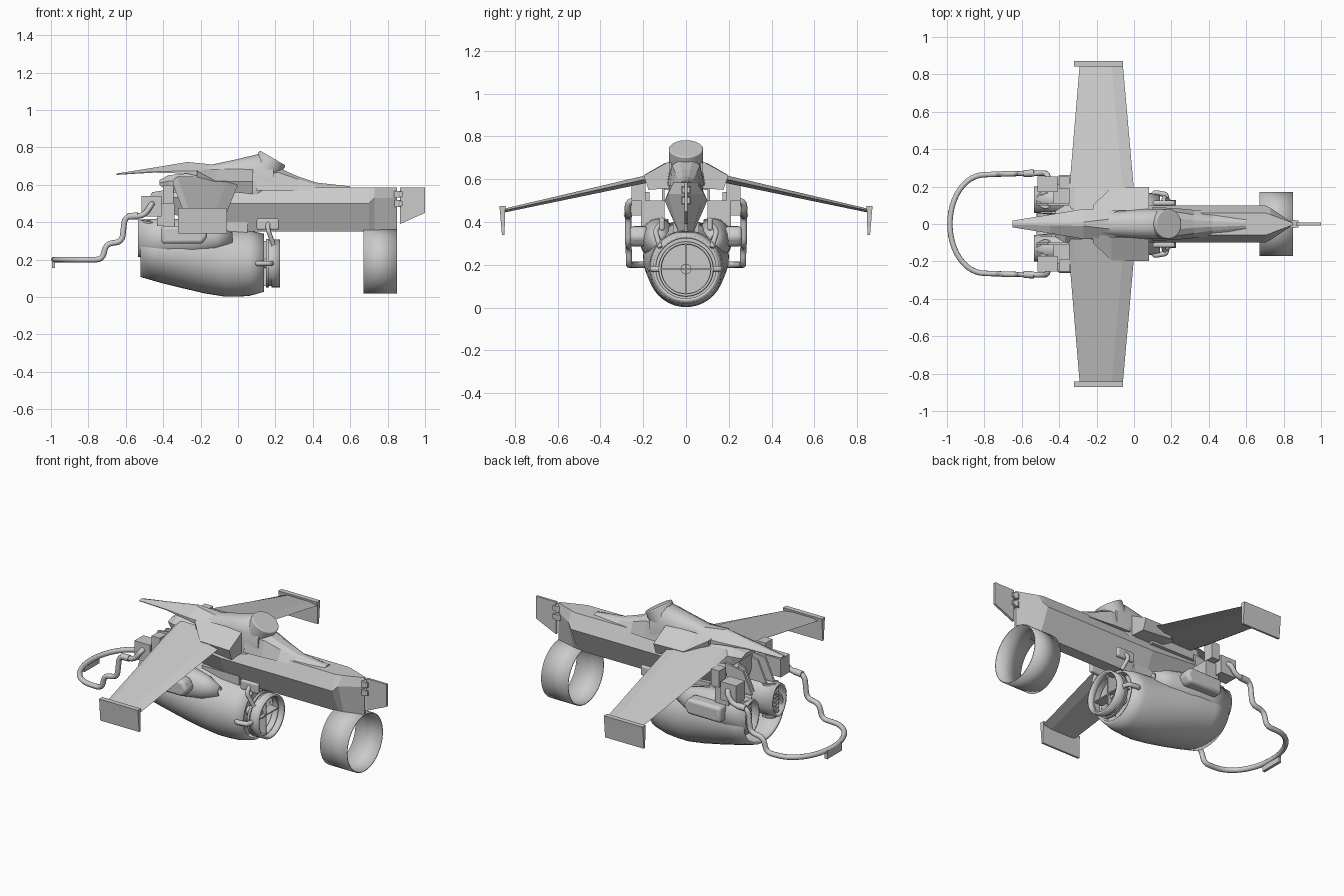
import bpy, bmesh, math
from mathutils import Vector, Matrix

if "Cube" in bpy.data.objects:
    bpy.data.objects.remove(bpy.data.objects["Cube"])


def finish(name, bm, smooth=None, solid=0, bevel=0):
    bmesh.ops.recalc_face_normals(bm, faces=bm.faces)
    me = bpy.data.meshes.new(name)
    bm.to_mesh(me)
    bm.free()
    ob = bpy.data.objects.new(name, me)
    bpy.context.collection.objects.link(ob)
    if solid:
        m = ob.modifiers.new("wall", 'SOLIDIFY')
        m.thickness, m.offset = solid, -1
    if bevel:
        m = ob.modifiers.new("bevel", 'BEVEL')
        m.width, m.segments = bevel, 3
    if smooth:
        bpy.ops.object.select_all(action='DESELECT')
        bpy.context.view_layer.objects.active = ob
        ob.select_set(True)
        bpy.ops.object.shade_smooth_by_angle(angle=math.radians(smooth))
    return ob


def loft(name, sections, caps=True, **kw):
    bm = bmesh.new()
    rows = [[bm.verts.new(p) for p in s] for s in sections]
    n = len(rows[0])
    for a, b in zip(rows, rows[1:]):
        for i in range(n):
            bm.faces.new((a[i], a[(i + 1) % n], b[(i + 1) % n], b[i]))
    if caps:
        bm.faces.new(rows[0])
        bm.faces.new(rows[-1])
    return finish(name, bm, **kw)


def sym(x, half):
    """Mirror a half outline of (y, z) points into a closed section at x."""
    return [(x, y, z) for y, z in half] + [(x, -y, z) for y, z in reversed(half)]


def oval(x, cz, ry, rz, n=40):
    return [(x, ry * math.cos(2 * math.pi * i / n), cz + rz * math.sin(2 * math.pi * i / n)) for i in range(n)]


def prism(name, outline, y0, y1, **kw):
    return loft(name, [[(x, y, z) for x, z in outline] for y in (y0, y1)], **kw)


def box(name, lo, hi, **kw):
    return prism(name, [(lo[0], lo[2]), (hi[0], lo[2]), (hi[0], hi[2]), (lo[0], hi[2])], lo[1], hi[1], **kw)


def cyl(name, c, r, length, axis, n=24, **kw):
    bm = bmesh.new()
    rot = Vector((0, 0, 1)).rotation_difference(Vector(axis)).to_matrix().to_4x4()
    bmesh.ops.create_cone(bm, cap_ends=True, segments=n, radius1=r, radius2=r, depth=length,
                          matrix=Matrix.Translation(c) @ rot)
    return finish(name, bm, smooth=40, **kw)


def tube(name, pts, r, fillet=0.035):
    pts = [Vector(p) for p in pts]
    path = [pts[0]]
    for a, b, c in zip(pts, pts[1:], pts[2:]):
        d = min(fillet, (b - a).length * .48, (c - b).length * .48)
        p, q = b + (a - b).normalized() * d, b + (c - b).normalized() * d
        path += [p.lerp(b, t).lerp(b.lerp(q, t), t) for t in (0, .25, .5, .75, 1)]
    path.append(pts[-1])
    cu = bpy.data.curves.new(name, 'CURVE')
    cu.dimensions, cu.bevel_depth, cu.bevel_resolution, cu.use_fill_caps = '3D', r, 3, True
    sp = cu.splines.new('POLY')
    sp.points.add(len(path) - 1)
    for s, p in zip(sp.points, path):
        s.co = (*p, 1)
    ob = bpy.data.objects.new(name, cu)
    bpy.context.collection.objects.link(ob)


# Main beam with wedge end
loft("main_beam", [
    sym(-.40, [(.03, .46), (.08, .54), (.05, .62)]),
    sym(-.05, [(.035, .35), (.10, .50), (.06, .59)]),
    sym(.70, [(.035, .35), (.10, .50), (.06, .585)]),
    sym(.73, [(.033, .355), (.085, .53), (.05, .585)]),
    sym(.85, [(.005, .36), (.006, .53), (.005, .585)])])

# Upper spine: tail blade, cabin fairing and long front fairing
loft("tail_blade", [
    sym(-.65, [(.018, .653), (.018, .656), (.004, .66)]),
    sym(-.45, [(.05, .665), (.05, .67), (.008, .692)]),
    sym(-.27, [(.08, .66), (.08, .675), (.01, .722)]),
    sym(-.10, [(.075, .62), (.075, .67), (.03, .705)])])
loft("cabin_fairing", [
    sym(-.17, [(.05, .58), (.06, .66), (.05, .69), (.02, .702)]),
    sym(.00, [(.08, .58), (.08, .67), (.06, .72), (.025, .738)]),
    sym(.11, [(.08, .58), (.08, .69), (.06, .745), (.025, .765)]),
    sym(.19, [(.08, .58), (.08, .67), (.06, .70), (.025, .715)])], smooth=50)
loft("front_fairing", [
    sym(.10, [(.09, .57), (.075, .66), (.04, .69)]),
    sym(.22, [(.085, .57), (.065, .665), (.03, .69)]),
    sym(.32, [(.075, .57), (.05, .63), (.02, .645)]),
    sym(.42, [(.065, .57), (.035, .60), (.015, .612)]),
    sym(.60, [(.05, .57), (.02, .588), (.008, .592)])])
cyl("top_intake", (.125, 0, .64), .08, .24, (.5, 0, .86), n=32, bevel=.006)
loft("rear_hood", [
    sym(-.42, [(.06, .60), (.07, .61), (.03, .625)]),
    sym(-.37, [(.09, .56), (.10, .62), (.05, .652)]),
    sym(-.05, [(.10, .55), (.11, .62), (.06, .68)])])

# Rudder fin with hinges
prism("rudder", [(.865, .39), (1, .45), (1, .585), (.865, .585)], -.007, .007)
for z in (.50, .55):
    cyl("rudder_hinge", (.852, 0, z), .022, .036, (0, 0, 1), n=16)
    box("hinge_plate", (.84, -.018, z - .014), (.88, .018, z + .014))

# Landing ring under the beam end
loft("end_ring", [oval(x, .19, .172, .172, 48) for x in (.67, .85)], caps=False, smooth=40, solid=.006)

# Engine pod shell, open at both ends
pod = [(-.52, .255, .195, .148), (-.42, .245, .20, .167), (-.3, .228, .20, .18), (-.18, .205, .19, .185),
       (-.07, .183, .18, .181), (.0, .181, .175, .179), (.06, .181, .17, .175), (.14, .183, .155, .155)]
shell = loft("engine_pod", [oval(*p) for p in pod], caps=False)
bm = bmesh.new()
bm.from_mesh(shell.data)
bpy.data.objects.remove(shell)
bmesh.ops.delete(bm, geom=[f for f in bm.faces if f.calc_center_median().x < -.25
                           and abs(f.calc_center_median().y) < .12
                           and f.calc_center_median().z > .3], context='FACES')
finish("engine_pod", bm, smooth=45, solid=.015)
cyl("pod_bulkhead", (-.17, 0, .205), .178, .02, (1, 0, 0), n=40)
cyl("pod_front_disc", (.06, 0, .182), .155, .01, (1, 0, 0), n=40)

# Nozzle ring, vanes and struts
loft("nozzle_ring", [oval(x, .18, r, r) for x, r in
     ((.15, .13), (.165, .13), (.165, .122), (.18, .122), (.18, .128), (.225, .128))],
     caps=False, smooth=35, solid=.012)
cyl("nozzle_hub", (.12, 0, .18), .025, .10, (1, 0, 0))
box("nozzle_vane", (.13, -.12, .177), (.19, .12, .183))
box("nozzle_vane_upright", (.13, -.003, .06), (.19, .003, .30))
box("pod_saddle", (-.2, -.06, .33), (.05, .06, .40))

for s in (1, -1):
    # Wings with tip plates
    def rib(y, x0, x1, z, t):
        return [(x0, s * y, z), (x0 + .03, s * y, z + t), (x1 - .06, s * y, z + t),
                (x1, s * y, z), (x1 - .06, s * y, z - t), (x0 + .03, s * y, z - t)]
    loft("wing", [rib(.08, -.35, .01, .625, .02), rib(.20, -.345, -.002, .597, .018),
                  rib(.855, -.29, -.06, .452, .009)])
    loft("wing_tip_plate", [
        [(-.32, s * .842, .475), (-.06, s * .842, .475), (-.06, s * .872, .475), (-.32, s * .872, .475)],
        [(-.32, s * .845, .455), (-.06, s * .845, .455), (-.06, s * .870, .455), (-.32, s * .870, .455)],
        [(-.32, s * .848, .34), (-.06, s * .848, .34), (-.06, s * .860, .34), (-.32, s * .860, .34)]])
    # Wing root shoulders
    loft("wing_shoulder", [[(x, s * y, z) for y, z in q] for x, q in (
        (-.22, [(.05, .685), (.10, .675), (.09, .62), (.05, .60)]),
        (-.12, [(.07, .685), (.195, .62), (.17, .57), (.05, .56)]),
        (.08, [(.075, .685), (.198, .617), (.175, .55), (.05, .56)]))])
    # Cheek bulges and side covers on the pod
    loft("pod_cheek", [[(x, s * (.13 + w * math.cos(a)), .315 + h * math.sin(a))
                        for a in [2 * math.pi * i / 16 for i in range(16)]]
                       for x, w, h in ((-.535, .07, .10), (-.40, .085, .105), (-.25, .08, .10),
                                       (-.12, .06, .07), (-.03, .02, .03))],
         smooth=45, caps=False, solid=.01)
    prism("side_cover", [(-.41, .285), (-.19, .285), (-.16, .33), (-.19, .38), (-.41, .38)],
          s * .18, s * .262, bevel=.018, smooth=40)
    # Rear equipment boxes and louvre stacks
    box("rear_box", (-.515, s * .17, .43), (-.41, s * .255, .54))
    box("rear_box_arm", (-.43, s * .10, .38), (-.34, s * .21, .50))
    box("upper_rear_box", (-.40, s * .19, .50), (-.345, s * .255, .60))
    for i in range(9):
        cyl("louvre", (-.475, s * .13, .21 + i * .024), .048, .010, (.15, s * .1, 1), n=16)
    cyl("louvre_core", (-.475, s * .13, .305), .034, .21, (0, 0, 1), n=16)
    # Angled plates under the tail blade
    for x, y in ((-.52, .10), (-.50, .055)):
        prism("rear_plate", [(x, .43), (-.36, .43), (-.34, .58), (x + .06, .56)], s * y, s * (y + .012))
    # Clips joining nozzle ring to the pod
    tube("nozzle_clip", [(.10, s * .15, .18), (.11, s * .168, .18), (.17, s * .158, .18), (.178, s * .125, .18)],
         .014, .012)
    box("nozzle_bracket", (.10, s * .10, .36), (.22, s * .125, .42), bevel=.01)
    tube("bracket_link", [(.16, s * .11, .40), (.16, s * .145, .36), (.19, s * .12, .28)], .012, .02)

# Handle pipe: stepped legs joined by a rear bow
leg = [(-.455, .20, .50), (-.46, .272, .50), (-.50, .272, .435), (-.605, .27, .43), (-.62, .27, .295),
       (-.705, .268, .285), (-.725, .266, .20), (-.80, .264, .20)]
bow = [(-.80 - .185 * math.sin(a), .264 * math.cos(a), .20)
       for a in [math.pi * i / 16 for i in range(1, 16)]]
tube("handle_pipe", leg + bow + [(x, -y, z) for x, y, z in reversed(leg)], .015)
for s in (1, -1):
    tube("pipe_sleeve", [(-.535, s * .272, .434), (-.59, s * .27, .431)], .019)
box("handle_tab", (-.995, -.07, .155), (-.978, .07, .205))
